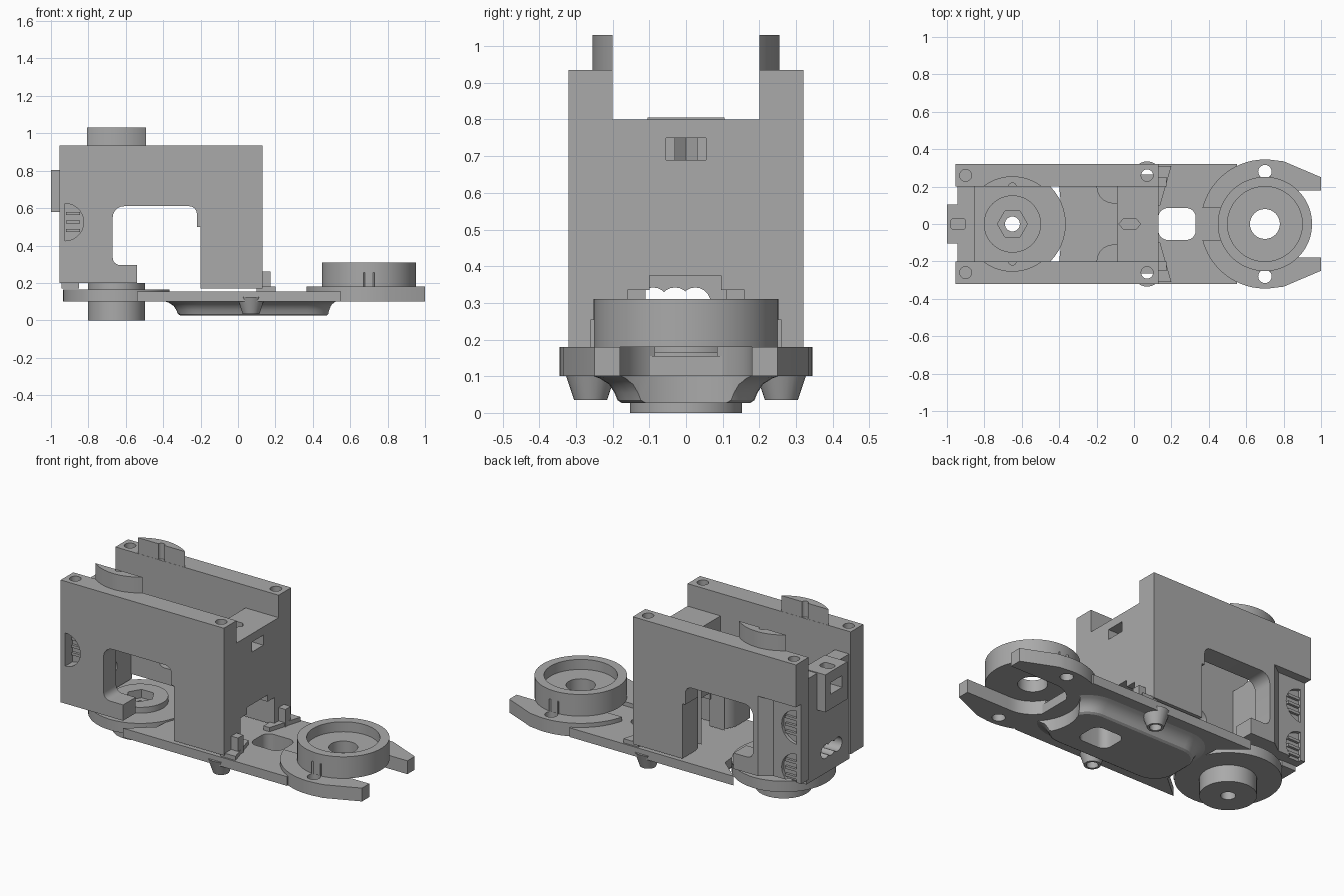
import bpy, bmesh, math
from mathutils import Matrix

cube = bpy.data.objects.get("Cube")
if cube:
    bpy.data.objects.remove(cube, do_unlink=True)

gray = bpy.data.materials.new("plain gray")
gray.use_nodes = True
TONE = (0.4, 0.4, 0.4, 1)
gray.diffuse_color = TONE
gray.node_tree.nodes["Principled BSDF"].inputs["Base Color"].default_value = TONE


def finish(name, bm):
    bmesh.ops.recalc_face_normals(bm, faces=bm.faces[:])
    mesh = bpy.data.meshes.new(name)
    bm.to_mesh(mesh)
    bm.free()
    obj = bpy.data.objects.new(name, mesh)
    bpy.context.collection.objects.link(obj)
    mesh.materials.append(gray)
    return obj


def prism(name, pts, lo, hi, axis="z"):
    """Extrude an outline: xy points along z, xz along y, yz along x."""
    place = {"z": lambda a, b: (a, b, lo), "y": lambda a, b: (a, lo, b),
             "x": lambda a, b: (lo, a, b)}[axis]
    step = {"x": (hi - lo, 0, 0), "y": (0, hi - lo, 0), "z": (0, 0, hi - lo)}[axis]
    bm = bmesh.new()
    face = bm.faces.new([bm.verts.new(place(*p)) for p in pts])
    out = bmesh.ops.extrude_face_region(bm, geom=[face])
    verts = [v for v in out["geom"] if isinstance(v, bmesh.types.BMVert)]
    bmesh.ops.translate(bm, vec=step, verts=verts)
    return finish(name, bm)


def box(name, x, y, z):
    return prism(name, [(x[0], y[0]), (x[1], y[0]), (x[1], y[1]), (x[0], y[1])], *z)


def arc(cx, cy, r, a0, a1, n=8):
    angles = [math.radians(a0 + (a1 - a0) * i / n) for i in range(n + 1)]
    return [(cx + r * math.cos(a), cy + r * math.sin(a)) for a in angles]


def disc(name, cx, cy, r, lo, hi, axis="z", n=48):
    return prism(name, arc(cx, cy, r, 0, 360, n)[:-1], lo, hi, axis)


def rounded(x, y, r):
    return (arc(x[1] - r, y[1] - r, r, 0, 90) + arc(x[0] + r, y[1] - r, r, 90, 180)
            + arc(x[0] + r, y[0] + r, r, 180, 270) + arc(x[1] - r, y[0] + r, r, 270, 360))


def apply_bool(obj, others, op="DIFFERENCE"):
    for other in others:
        mod = obj.modifiers.new("bool", "BOOLEAN")
        mod.operation, mod.solver, mod.object = op, "EXACT", other
        bpy.context.view_layer.objects.active = obj
        bpy.ops.object.modifier_apply(modifier=mod.name)
        bpy.data.objects.remove(other, do_unlink=True)
    return obj


HUB, RING, SCREW = -0.65, 0.70, 0.26

# Side walls with windows, screw holes and curved crests
window = ([(-0.54, 0.1), (-0.54, 0.295)] + arc(-0.63, 0.335, 0.04, 270, 180, 4)
          + arc(-0.61, 0.55, 0.06, 180, 90, 6) + arc(-0.26, 0.57, 0.04, 90, 0, 4)
          + [(-0.22, 0.5), (-0.2, 0.5), (-0.2, 0.1)])
for side, label in ((-1, "right"), (1, "left")):
    y0, y1 = sorted((side * 0.2, side * 0.32))
    wall = prism(label + "_wall", [(-0.955, 0.2), (-0.54, 0.2), (-0.54, 0.17), (0.13, 0.17),
                                   (0.13, 0.935), (-0.955, 0.935)], y0, y1, "y")
    cuts = [prism("cut", window, y0 - 0.1, y1 + 0.1, "y"),
            disc("cut", 0.07, side * SCREW, 0.032, 0, 2, n=20),
            disc("cut", -0.9, side * SCREW, 0.032, 0.7, 2, n=20)]
    if side > 0:
        cuts.append(prism("cut", [(-0.69, 0.33), (-0.77, 0.27), (-1, 0.27), (-1, 0.33)], 0.1, 0.68))
    grips = [0.525] if side < 0 else [0.27, 0.53]
    for z in grips:
        cuts.append(prism("cut", arc(-0.925, z, 0.1, -90, 90, 14),
                          *sorted((side * 0.25, side * 0.4)), "y"))
    apply_bool(wall, cuts)
    # Ribs inside the round grip pockets
    for z in grips:
        for dz in (-0.045, 0, 0.045):
            box("grip_rib", (-0.92, -0.845), sorted((side * 0.24, side * 0.265)),
                (z + dz - 0.008, z + dz + 0.008))
    crest = arc(HUB, 0, 0.255, side * 52, side * 128, 16)
    post = prism(label + "_crest", crest, 0.88, 1.03)
    apply_bool(post, [disc("cut", HUB, side * 0.2, 0.02, 0.5, 1.2, n=16)])

# End block with tunnel, nut pocket and slot
bridge = box("front_bridge", (-0.09, 0.13), (-0.205, 0.205), (0.17, 0.8))
apply_bool(bridge, [
    box("cut", (-0.2, 0.2), (-0.1, 0.095), (0.1, 0.375)),
    box("cut", (-0.2, 0.2), (-0.16, 0.16), (0.1, 0.335)),
    box("cut", (0, 0.2), (-0.055, 0.055), (0.69, 0.75)),
    prism("cut", [(-0.08, 0), (-0.055, 0.03), (0.01, 0.03), (0.035, 0),
                  (0.01, -0.03), (-0.055, -0.03)], 0.6, 0.9)])
for side in (-1, 1):
    pts = [(-0.08, side * 0.205), (-0.08, side * 0.11)]
    pts += [(x, side * y) for x, y in arc(-0.2 + 0.02, 0.2, 0.09, 270, 360)][:1]
    pts += [(x, side * y) for x, y in arc(-0.11, 0.2, 0.09, 270, 180)]
    prism("bridge_gusset", pts, 0.17, 0.5)

# Rear end wall with boss, slot and scalloped opening
rear = box("rear_wall", (-0.945, -0.85), (-0.205, 0.205), (0.17, 0.8))
apply_bool(rear, [box("boss", (-1, -0.85), (-0.105, 0.105), (0.58, 0.805))], "UNION")
apply_bool(rear, [box("cut", (-1.1, -0.9), (-0.055, 0.055), (0.67, 0.74)),
                  prism("cut", rounded((-0.98, -0.9), (-0.03, 0.03), 0.02), 0.7, 0.9)]
           + [disc("cut", y, 0.3, 0.042, -1.1, -0.7, "x", 20) for y in (-0.09, -0.03, 0.025)])

# Pivot hub with flange and hexagonal nut pocket
hub = disc("pivot_flange", HUB, 0, 0.285, 0.1, 0.165)
apply_bool(hub, [disc("hub", HUB, 0, 0.153, 0, 0.2)], "UNION")
apply_bool(hub, [disc("cut", HUB, 0, 0.04, -0.1, 0.4, n=24),
                 disc("cut", HUB, 0, 0.08, 0.15, 0.4, n=6)])

# Base plate with slot and screw bosses
plate = prism("base_plate", [(-0.54, -0.32), (0.55, -0.32), (0.55, 0.32), (-0.54, 0.32),
                             (-0.4, 0.2), (-0.38, 0), (-0.4, -0.2)], 0.1, 0.155)


def slot():
    return prism("cut", rounded((0.13, 0.33), (-0.085, 0.085), 0.05), -0.1, 0.3)


def screw_holes():
    return [disc("cut", 0.07, s * SCREW, 0.032, -0.1, 0.5, n=20) for s in (-1, 1)]


apply_bool(plate, [slot()] + screw_holes())
for side in (-1, 1):
    bm = bmesh.new()
    bmesh.ops.create_cone(bm, cap_ends=True, segments=24, radius1=0.045, radius2=0.075, depth=0.09,
                          matrix=Matrix.Translation((0.07, side * SCREW, 0.08)))
    cup = finish("screw_cup", bm)
    apply_bool(cup, [disc("cut", 0.07, side * SCREW, 0.032, -0.1, 0.5, n=20)])
    box("edge_post", (0.13, 0.175), sorted((side * 0.2, side * 0.25)), (0.15, 0.26))
    y = sorted((side * 0.1, side * 0.31))
    apply_bool(prism("front_step", [(0.1, y[0]), (0.14 if side > 0 else 0.2, y[0]),
                                    (0.2 if side > 0 else 0.14, y[1]), (0.1, y[1])], 0.14, 0.18),
               [disc("cut", 0.07, side * SCREW, 0.032, -0.1, 0.5, n=20)])

# Flared pan under the plate, stacked from rounded outlines
bm = bmesh.new()
loops = []
for grow, z in ((0, 0.027), (0.012, 0.035), (0.02, 0.055), (0.035, 0.078), (0.06, 0.094), (0.09, 0.105)):
    outline = rounded((-0.31 - grow, 0.49 + grow), (-0.175 - grow, 0.175 + grow), 0.12 + grow)
    loops.append([bm.verts.new((x, y, z)) for x, y in outline])
for a, b in zip(loops, loops[1:]):
    for i in range(len(a)):
        j = (i + 1) % len(a)
        bm.faces.new((a[i], a[j], b[j], b[i]))
bm.faces.new(loops[0])
bm.faces.new(loops[-1])
apply_bool(finish("under_pan", bm), [slot(), disc("cut", RING, 0, 0.25, -0.1, 0.3)])

# Forked collar around the ring seat
collar = disc("forked_collar", RING, 0, 0.345, 0.1, 0.18, n=64)
for side in (-1, 1):
    fork = [(0.72, side * 0.344), (0.8, side * 0.335), (1, side * 0.25), (1, side * 0.18), (0.72, side * 0.18)]
    apply_bool(collar, [prism("fork", fork, 0.1, 0.18)], "UNION")
apply_bool(collar, [box("cut", (RING, 1.2), (-0.18, 0.18), (0, 0.5)),
                    box("cut", (1, 1.2), (-1, 1), (0, 0.5)),
                    disc("cut", RING, 0, 0.18, 0, 0.5),
                    box("cut", (0.3, 0.7), (-0.085, 0.085), (0.135, 0.3))]
           + [disc("cut", RING, s * 0.28, 0.036, 0, 0.5, n=20) for s in (-1, 1)])

# Open ring with stepped floor
ring = disc("bearing_ring", RING, 0, 0.252, 0.18, 0.31, n=64)
apply_bool(ring, [disc("cut", RING, 0, 0.2, 0.25, 0.5, n=64),
                  disc("cut", RING, 0, 0.08, 0, 0.5, n=32)])
for side in (-1, 1):
    tab = box("ring_tab", (0.67, 0.73), sorted((side * 0.23, side * 0.275)), (0.17, 0.255))
    apply_bool(tab, [disc("cut", RING, side * 0.28, 0.036, 0, 0.5, n=20)])

# Smooth curved faces, keep edges crisp
bpy.ops.object.select_all(action="DESELECT")
for obj in bpy.context.scene.objects:
    if obj.type == "MESH" and gray.name in obj.data.materials:
        obj.select_set(True)
        bpy.context.view_layer.objects.active = obj
bpy.ops.object.shade_smooth_by_angle(angle=math.radians(30))
